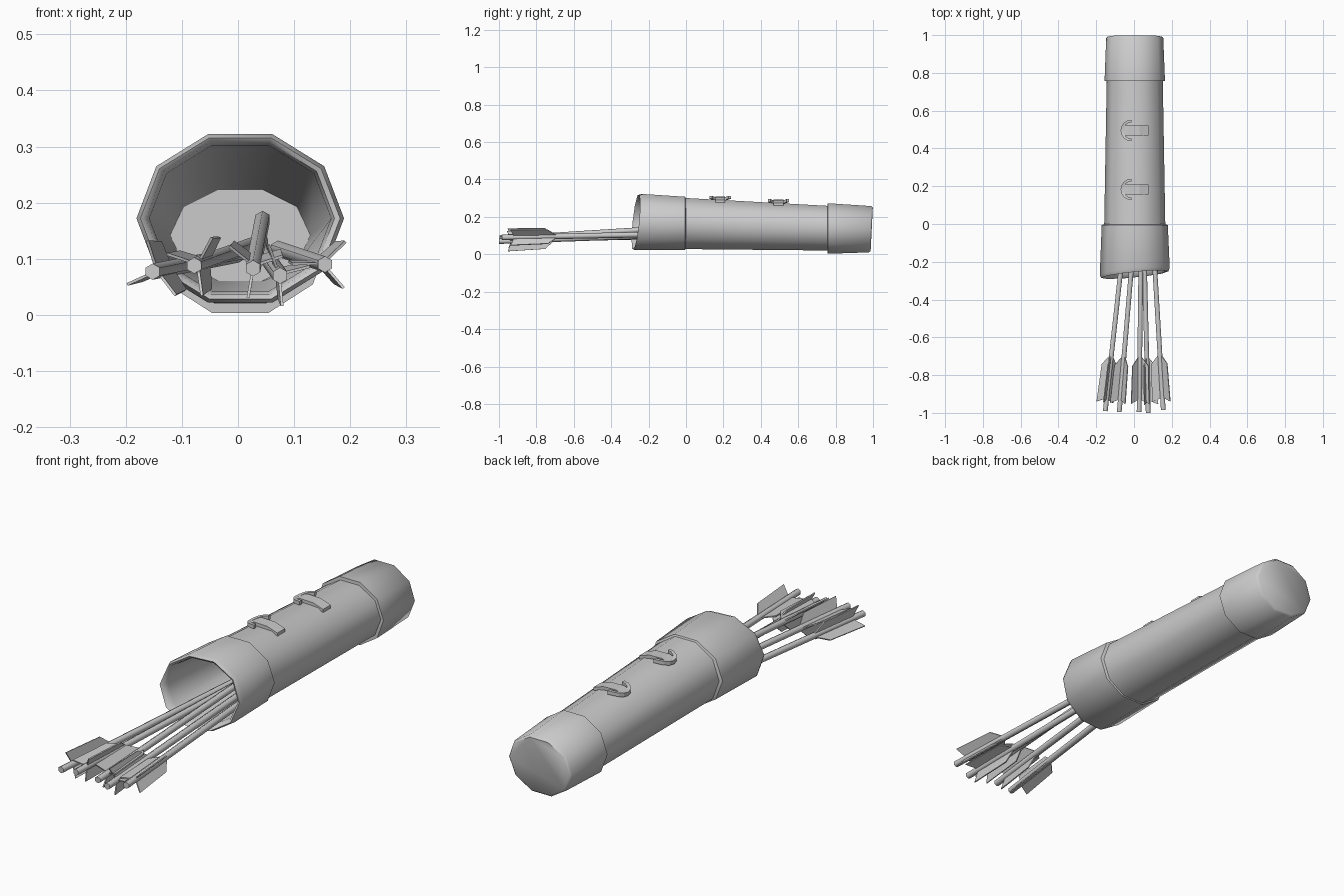
import bpy, bmesh, math
from mathutils import Vector

cube = bpy.data.objects.get("Cube")
if cube:
    bpy.data.objects.remove(cube, do_unlink=True)

grey = bpy.data.materials.new("plain grey")
grey.use_nodes = True
COLOUR = (0.6, 0.6, 0.6, 1)
grey.diffuse_color = COLOUR
grey.node_tree.nodes["Principled BSDF"].inputs["Base Color"].default_value = COLOUR


def loft(name, rings, cap_start=True, cap_end=True, smooth=None, fix=True):
    """Skin a list of equal-length point rings."""
    bm = bmesh.new()
    rows = [[bm.verts.new(p) for p in ring] for ring in rings]
    n = len(rows[0])
    for a, b in zip(rows, rows[1:]):
        for i in range(n):
            j = (i + 1) % n
            bm.faces.new((a[i], b[i], b[j], a[j]))
    if cap_start:
        bm.faces.new(rows[0])
    if cap_end:
        bm.faces.new(rows[-1][::-1])
    if fix:
        bmesh.ops.recalc_face_normals(bm, faces=bm.faces[:])
    mesh = bpy.data.meshes.new(name)
    bm.to_mesh(mesh)
    bm.free()
    mesh.materials.append(grey)
    obj = bpy.data.objects.new(name, mesh)
    bpy.context.collection.objects.link(obj)
    if smooth:
        bpy.ops.object.select_all(action='DESELECT')
        obj.select_set(True)
        bpy.context.view_layer.objects.active = obj
        bpy.ops.object.shade_smooth_by_angle(angle=math.radians(smooth))
    return obj


def ring(y, cz, rx, rz, lean_x=0.0, lean_z=0.0, sides=10):
    """Ten-sided section across y, optionally leaning."""
    pts = []
    for i in range(sides):
        a = math.tau * i / sides
        dx, dz = rx * math.cos(a), rz * math.sin(a)
        pts.append((0.004 + dx, y + lean_x * dx + lean_z * dz, cz + dz))
    return pts


# Mouth collar: hollow inside, rounded lip, outer wall, step down to the body
loft("mouth_collar", [
    ring(0.7, 0.142, 0.125, 0.086),
    ring(-0.235, 0.172, 0.162, 0.137, 0.1, 0.1),
    ring(-0.262, 0.172, 0.168, 0.143, 0.1, 0.1),
    ring(-0.268, 0.172, 0.178, 0.151, 0.1, 0.1),
    ring(-0.25, 0.172, 0.185, 0.158, 0.1, 0.1),
    ring(-0.005, 0.166, 0.175, 0.149),
    ring(0.0, 0.164, 0.158, 0.14)], cap_end=False, smooth=46, fix=False)

# Main tube
loft("body_tube", [
    ring(-0.02, 0.165, 0.162, 0.144),
    ring(0.78, 0.139, 0.148, 0.125)], False, False, smooth=46, fix=False)

# End cap
loft("end_cap", [
    ring(0.757, 0.139, 0.146, 0.123),
    ring(0.758, 0.138, 0.16, 0.142),
    ring(0.985, 0.134, 0.151, 0.13, 0, 0.05),
    ring(0.993, 0.134, 0.142, 0.122, 0, 0.05)], cap_start=False, smooth=46, fix=False)


# Buckles: a half-round loop around a short strap
def buckle(tag, y, z):
    rings = []
    for k in range(9):
        a = math.pi / 2 + math.pi * k / 8
        out = Vector((math.cos(a), math.sin(a), 0))
        mid = Vector((-0.012 + 0.052 * out.x, y + 0.05 * out.y,
                      z + 0.013 - 0.012 * out.x * out.x))
        up = Vector((0, 0, 0.008))
        rings.append([mid + out * s * 0.007 + up * t
                      for s, t in ((-1, -1), (1, -1), (1, 1), (-1, 1))])
    loft("buckle_loop_" + tag, rings)
    strap = []
    for x, dz in ((-0.062, 0.0), (-0.03, 0.01), (0.03, 0.008), (0.078, -0.008)):
        strap.append([(x, y + s * 0.026, z + dz + t * 0.007)
                      for s, t in ((-1, -1), (1, -1), (1, 1), (-1, 1))])
    loft("buckle_strap_" + tag, strap)


buckle("front", 0.183, 0.292)
buckle("rear", 0.495, 0.275)


# Arrows: six-sided shaft with flat vanes around the tail
def arrow(tag, tail, slope_x, slope_z, angles, length=1.4):
    tail = Vector(tail)
    axis = Vector((slope_x, 1, slope_z)).normalized()
    side = axis.cross(Vector((0, 0, 1))).normalized()
    up = side.cross(axis)

    def radial(deg):
        a = math.radians(deg)
        return side * math.cos(a) + up * math.sin(a)

    shaft = [[tail + axis * d + radial(60 * i + 30) * 0.0145 for i in range(6)]
             for d in (0, length)]
    loft("arrow_shaft_" + tag, shaft, smooth=65)
    outline = ((0.065, 0.008), (0.045, 0.056), (0.245, 0.05), (0.295, 0.008))
    for n, deg in enumerate(angles):
        r = radial(deg)
        thick = axis.cross(r) * 0.0025
        vane = [[tail + axis * d + r * h + thick * s for d, h in outline]
                for s in (-1, 1)]
        loft(f"arrow_vane_{tag}_{n + 1}", vane)


arrow("1", (-0.152, -0.99, 0.077), 0.11, 0.022, (205, 105, 310))
arrow("2", (-0.078, -0.995, 0.088), 0.085, 0.03, (60, 160, 280))
arrow("3", (0.027, -0.995, 0.083), 0.012, 0.063, (20, 140, 260))
arrow("4", (0.075, -1.0, 0.07), -0.025, 0.035, (110, 275, 15))
arrow("5", (0.155, -0.985, 0.09), -0.06, 0.02, (45, 310, 180))
